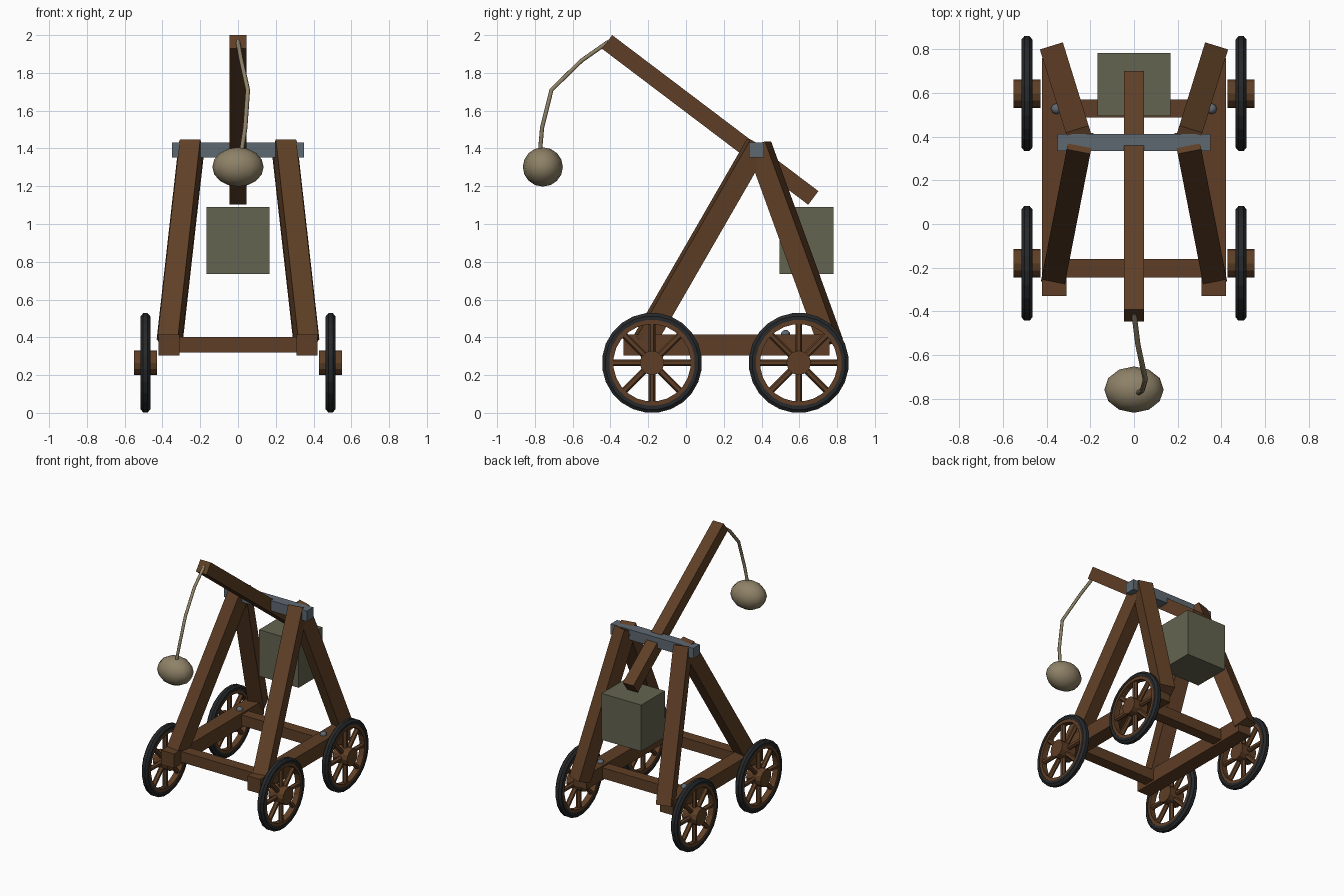
import bpy, bmesh, math
from mathutils import Vector, Matrix

if "Cube" in bpy.data.objects:
    bpy.data.objects.remove(bpy.data.objects["Cube"])


def mat(name, rgb):
    m = bpy.data.materials.new(name)
    m.diffuse_color = (*rgb, 1)
    m.use_nodes = True
    m.node_tree.nodes["Principled BSDF"].inputs["Base Color"].default_value = m.diffuse_color
    return m


WOOD = mat("brown wood", (0.113, 0.049, 0.019))
TYRE = mat("black tyre", (0.019, 0.021, 0.023))
STEEL = mat("grey steel", (0.113, 0.14, 0.165))
STONE = mat("olive stone", (0.125, 0.127, 0.08))
CLOTH = mat("tan cloth", (0.27, 0.22, 0.135))


def finish(name, bm, material, smooth=False):
    bmesh.ops.recalc_face_normals(bm, faces=bm.faces)
    me = bpy.data.meshes.new(name)
    bm.to_mesh(me)
    bm.free()
    me.materials.append(material)
    for p in me.polygons:
        p.use_smooth = smooth
    ob = bpy.data.objects.new(name, me)
    bpy.context.collection.objects.link(ob)
    return ob


def box(name, lo, hi, material):
    lo, hi = Vector(lo), Vector(hi)
    bm = bmesh.new()
    bmesh.ops.create_cube(bm, size=1, matrix=Matrix.Translation((lo + hi) / 2)
                          @ Matrix.Diagonal((*(hi - lo), 1)))
    return finish(name, bm, material)


def beam(name, a, b, w, material=WOOD):
    """Square beam between two points, with its width axis level."""
    a, b = Vector(a), Vector(b)
    d = b - a
    bm = bmesh.new()
    bmesh.ops.create_cube(bm, size=1, matrix=Matrix.Translation((a + b) / 2)
                          @ d.to_track_quat('Z', 'Y').to_matrix().to_4x4()
                          @ Matrix.Diagonal((w, w, d.length, 1)))
    return finish(name, bm, material)


def ring(name, centre, profile, n, material):
    """Closed (x, radius) profile turned round the x axis."""
    bm = bmesh.new()
    loops = []
    for i in range(n):
        t = 2 * math.pi * (i + 0.5) / n
        loops.append([bm.verts.new(Vector(centre) + Vector((x, r * math.cos(t), r * math.sin(t))))
                      for x, r in profile])
    k = len(profile)
    for i in range(n):
        p, q = loops[i], loops[(i + 1) % n]
        for j in range(k):
            bm.faces.new((p[j], p[(j + 1) % k], q[(j + 1) % k], q[j]))
    return finish(name, bm, material)


def wheel(side, y, label):
    c = Vector((side * 0.49, y, 0.265))
    ring(label + "_tyre", c, [(-0.026, 0.228), (0.026, 0.228), (0.026, 0.248),
                              (0.012, 0.265), (-0.012, 0.265), (-0.026, 0.248)], 24, TYRE)
    ring(label + "_rim", c, [(-0.022, 0.205), (0.022, 0.205),
                             (0.022, 0.23), (-0.022, 0.23)], 24, WOOD)
    # hub and spokes
    bm = bmesh.new()
    turn = Matrix.Rotation(math.pi / 2, 4, 'Y')
    bmesh.ops.create_cone(bm, cap_ends=True, segments=12, radius1=0.065, radius2=0.065,
                          depth=0.122, matrix=Matrix.Translation(c) @ turn)
    for i in range(8):
        bmesh.ops.create_cone(bm, cap_ends=True, segments=6, radius1=0.018, radius2=0.018, depth=0.17,
                              matrix=Matrix.Translation(c) @ Matrix.Rotation(i * math.pi / 4, 4, 'X')
                              @ Matrix.Translation((0, 0, 0.13)))
    finish(label + "_hub_and_spokes", bm, WOOD)


# both sides of the frame
for s, side in ((-1, "left"), (1, "right")):
    box(side + "_rail", (s * 0.365 - 0.055, -0.33, 0.305), (s * 0.365 + 0.055, 0.76, 0.415), WOOD)
    beam(side + "_front_leg", (s * 0.363, -0.226, 0.372), (s * 0.245, 0.378, 1.42), 0.11)
    beam(side + "_back_leg", (s * 0.363, 0.766, 0.37), (s * 0.245, 0.385, 1.418), 0.11)
    wheel(s, -0.18, side + "_front_wheel")
    wheel(s, 0.597, side + "_back_wheel")
    bm = bmesh.new()
    bmesh.ops.create_uvsphere(bm, u_segments=8, v_segments=6, radius=0.025,
                              matrix=Matrix.Translation((s * 0.355, 0.527, 0.415)))
    finish(side + "_bolt", bm, STEEL, True)

# cross pieces
box("front_cross_beam", (-0.32, -0.245, 0.32), (0.32, -0.16, 0.402), WOOD)
box("back_cross_beam", (-0.32, 0.488, 0.32), (0.32, 0.57, 0.402), WOOD)
box("pivot_bar", (-0.35, 0.333, 1.353), (0.35, 0.412, 1.432), STEEL)

# throwing arm and counterweight
beam("throwing_arm", (0, -0.418, 1.964), (0, 0.674, 1.138), 0.09)
box("counterweight", (-0.168, 0.495, 0.735), (0.168, 0.782, 1.09), STONE)

# sling rope
cu = bpy.data.curves.new("sling_rope", 'CURVE')
cu.dimensions = '3D'
cu.bevel_depth = 0.012
cu.bevel_resolution = 1
cu.use_fill_caps = True
pts = [(0, -0.41, 1.965), (0.018, -0.553, 1.865), (0.052, -0.712, 1.71),
       (0.038, -0.762, 1.51), (0.015, -0.775, 1.36)]
sp = cu.splines.new('POLY')
sp.points.add(len(pts) - 1)
for p, co in zip(sp.points, pts):
    p.co = (*co, 1)
cu.materials.append(CLOTH)
bpy.context.collection.objects.link(bpy.data.objects.new("sling_rope", cu))

# sling load
bm = bmesh.new()
bmesh.ops.create_uvsphere(bm, u_segments=12, v_segments=8, radius=1,
                          matrix=Matrix.Translation((0, -0.758, 1.302))
                          @ Matrix.Diagonal((0.136, 0.106, 0.104, 1)))
finish("sling_load", bm, CLOTH, True)
